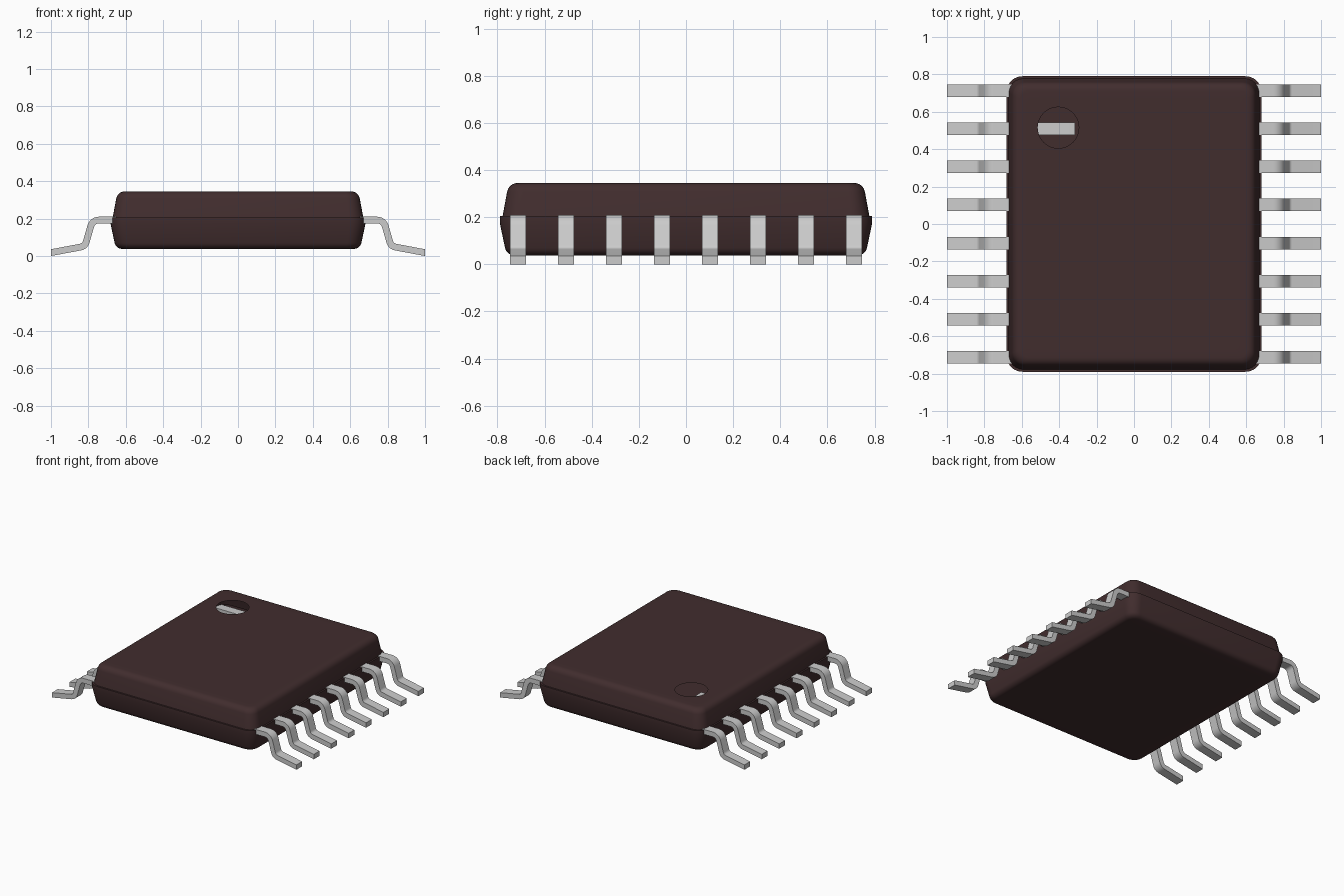
import bpy, bmesh, math
from mathutils import Vector

cube = bpy.data.objects.get("Cube")
if cube:
    bpy.data.objects.remove(cube, do_unlink=True)


def material(name, rgb):
    m = bpy.data.materials.new(name)
    m.use_nodes = True
    m.diffuse_color = (*rgb, 1)
    m.node_tree.nodes["Principled BSDF"].inputs["Base Color"].default_value = (*rgb, 1)
    return m


BROWN = material("dark brown plastic", (0.053, 0.026, 0.027))
METAL = material("light grey metal", (0.6, 0.6, 0.6))


def finish(bm, name, mat, angle):
    mesh = bpy.data.meshes.new(name)
    bm.to_mesh(mesh)
    bm.free()
    mesh.materials.append(mat)
    ob = bpy.data.objects.new(name, mesh)
    bpy.context.collection.objects.link(ob)
    bpy.ops.object.select_all(action='DESELECT')
    bpy.context.view_layer.objects.active = ob
    ob.select_set(True)
    bpy.ops.object.shade_smooth_by_angle(angle=math.radians(angle))


def rounded_rect(hx, hy, r, z, steps=6):
    """Counter-clockwise outline with rounded corners."""
    pts = []
    for q, (sx, sy) in enumerate([(1, 1), (-1, 1), (-1, -1), (1, -1)]):
        for i in range(steps + 1):
            a = math.pi / 2 * (q + i / steps)
            pts.append(Vector((sx * (hx - r) + r * math.cos(a),
                               sy * (hy - r) + r * math.sin(a), z)))
    return pts


def fillet(points, radii, steps=5):
    """Round the corners of an open 2D path."""
    out = [Vector(points[0])]
    for a, b, c, r in zip(points, points[1:], points[2:], radii):
        a, b, c = Vector(a), Vector(b), Vector(c)
        u, v = (a - b).normalized(), (c - b).normalized()
        half = u.angle(v) / 2
        reach = r / math.tan(half)
        centre = b + (u + v).normalized() * (r / math.sin(half))
        p = (b + u * reach - centre).normalized()
        q = (b + v * reach - centre).normalized()
        out += [centre + p.slerp(q, i / steps) * r for i in range(steps + 1)]
    return out + [Vector(points[-1])]


def shell(name, profile, hole=None):
    """Hollow half of the case: profile is (inset, z) from rim to cap."""
    bm = bmesh.new()
    rings = [[bm.verts.new(p) for p in
              rounded_rect(0.682 - d, 0.79 - d, 0.085 - d * 0.5, z)] for d, z in profile]
    for lo, hi in zip(rings, rings[1:]):
        for i in range(len(lo)):
            j = (i + 1) % len(lo)
            bm.faces.new((lo[i], lo[j], hi[j], hi[i]))
    if hole:
        x, y, r = hole
        n = 40
        circle = [bm.verts.new((x + r * math.cos(t * math.tau / n),
                                y + r * math.sin(t * math.tau / n), profile[-1][1]))
                  for t in range(n)]
        edges = [bm.edges.new((circle[i - 1], circle[i])) for i in range(n)]
        cap = rings[-1]
        edges += [bm.edges.get((cap[i - 1], cap[i])) for i in range(len(cap))]
        bmesh.ops.triangle_fill(bm, use_beauty=True, edges=edges, normal=(0, 0, 1))
    else:
        bm.faces.new(rings[-1])
    bmesh.ops.recalc_face_normals(bm, faces=bm.faces)
    finish(bm, name, BROWN, 35)


# Case: lower half with a straight rim band, upper half with a round opening
Z_PART = 0.205
lower = fillet([(0, 0.175), (0.029, 0.038), (0.12, 0.038)], [0.04])
shell("lower_case", [(0.012, Z_PART), (0, Z_PART)] + [tuple(p) for p in lower])
upper = fillet([(0.012, Z_PART), (0.038, 0.345), (0.12, 0.345)], [0.045])
shell("upper_case", [tuple(p) for p in upper], hole=(-0.405, 0.515, 0.11))

# Leads: bent flat strips, eight on each side
centre_line = fillet([(0.315, 0.192), (0.778, 0.192), (0.818, 0.052), (1.0, 0.018)],
                     [0.045, 0.04])
THICK, WIDTH = 0.036, 0.067


def lead(name, side, y):
    bm = bmesh.new()
    sections = []
    last = len(centre_line) - 1
    for i, p in enumerate(centre_line):
        before = (p - centre_line[max(i - 1, 0)]).normalized()
        after = (centre_line[min(i + 1, last)] - p).normalized()
        t = Vector((1, 0)) if i == last else (before + after).normalized()
        n = Vector((-t.y, t.x)) * THICK / 2
        sections.append([bm.verts.new((side * (p.x + s * n.x), y + w * WIDTH / 2, p.y + s * n.y))
                         for s, w in [(1, -1), (1, 1), (-1, 1), (-1, -1)]])
    for a, b in zip(sections, sections[1:]):
        for i in range(4):
            j = (i + 1) % 4
            bm.faces.new((a[i], a[j], b[j], b[i]))
    bm.faces.new(sections[0])
    bm.faces.new(sections[-1])
    bmesh.ops.recalc_face_normals(bm, faces=bm.faces)
    finish(bm, name, METAL, 30)


for side, label in [(1, "left"), (-1, "right")]:
    for k in range(8):
        lead(f"{label}_lead_{k + 1}", side, (k - 3.5) * 0.2035)
